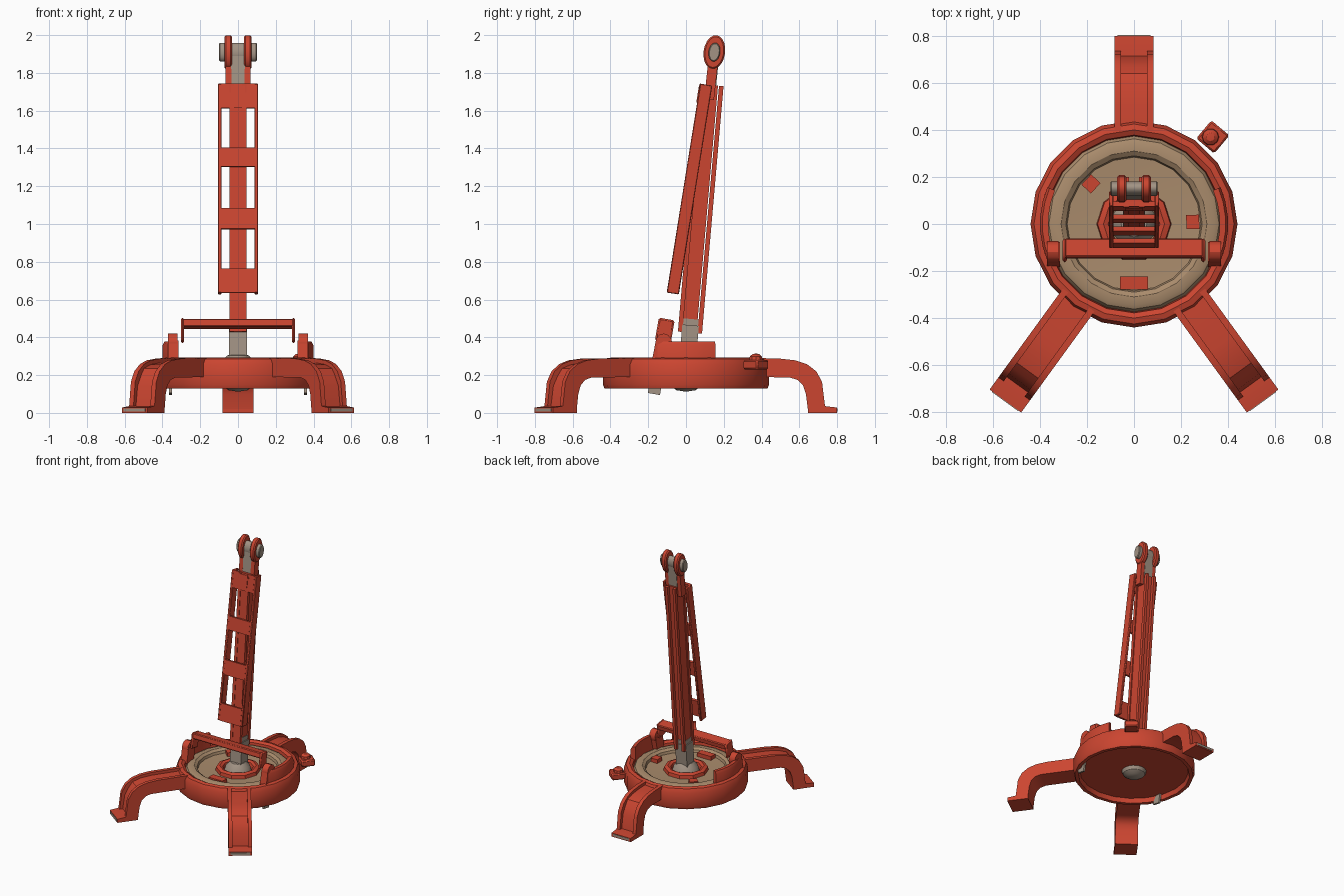
import bpy, bmesh, math
from mathutils import Matrix, Vector

if "Cube" in bpy.data.objects:
    bpy.data.objects.remove(bpy.data.objects["Cube"])


def material(name, rgb):
    m = bpy.data.materials.new(name)
    m.use_nodes = True
    m.diffuse_color = (*rgb, 1)
    m.node_tree.nodes["Principled BSDF"].inputs["Base Color"].default_value = (*rgb, 1)
    return m


RED = material("red paint", (0.6, 0.06, 0.03))
TAN = material("tan dish", (0.4, 0.26, 0.15))
GREY = material("warm grey metal", (0.36, 0.29, 0.23))


def finish(name, bm, mat, bevel=0.0):
    bmesh.ops.recalc_face_normals(bm, faces=bm.faces)
    me = bpy.data.meshes.new(name)
    bm.to_mesh(me)
    bm.free()
    me.materials.append(mat)
    ob = bpy.data.objects.new(name, me)
    bpy.context.collection.objects.link(ob)
    if bevel:
        mod = ob.modifiers.new("bevel", "BEVEL")
        mod.width = bevel
        mod.segments = 1
    bpy.ops.object.select_all(action="DESELECT")
    ob.select_set(True)
    bpy.context.view_layer.objects.active = ob
    bpy.ops.object.shade_smooth_by_angle(angle=math.radians(32))
    return ob


def box(name, centre, size, mat, rot=0, axis="X", bevel=0.0):
    bm = bmesh.new()
    m = Matrix.Translation(centre) @ Matrix.Rotation(rot, 4, axis) @ Matrix.Diagonal((*size, 1))
    bmesh.ops.create_cube(bm, size=1, matrix=m)
    return finish(name, bm, mat, bevel)


def beam(name, a, b, x0, x1, depth, mat, shift=0, bevel=0.0):
    """Box along the (y, z) line a-b; shift moves it square to that line."""
    a, b = Vector(a), Vector(b)
    d = (b - a).normalized()
    c = (a + b) / 2 + Vector((d.y, -d.x)) * shift
    return box(name, ((x0 + x1) / 2, c.x, c.y), (abs(x1 - x0), depth, (b - a).length),
               mat, -math.atan2(d.x, d.y), bevel=bevel)


def disc_x(name, x0, x1, centre, ry, rz, mat, tilt=0, sides=20, bevel=0.0):
    """Elliptical cylinder lying along x."""
    bm = bmesh.new()
    m = (Matrix.Translation(((x0 + x1) / 2, *centre)) @ Matrix.Rotation(tilt, 4, "X")
         @ Matrix.Diagonal((1, ry, rz, 1)) @ Matrix.Rotation(math.pi / 2, 4, "Y"))
    bmesh.ops.create_cone(bm, cap_ends=True, segments=sides, radius1=1, radius2=1,
                          depth=abs(x1 - x0), matrix=m)
    return finish(name, bm, mat, bevel)


def lathe(name, profile, mat, sides=24, start=0.0, sweep=360.0, closed=False, at=(0, 0, 0)):
    bm = bmesh.new()
    rot = Matrix.Translation(at) @ Matrix.Rotation(math.radians(start), 4, "Z")
    vs = [bm.verts.new(rot @ Vector((r, 0, z))) for r, z in profile]
    pairs = list(zip(vs, vs[1:])) + ([(vs[-1], vs[0])] if closed else [])
    es = [bm.edges.new(p) for p in pairs]
    bmesh.ops.spin(bm, geom=vs + es, cent=at, axis=(0, 0, 1),
                   angle=math.radians(sweep), steps=sides)
    bmesh.ops.remove_doubles(bm, verts=bm.verts, dist=0.0005)
    if sweep < 360:
        bmesh.ops.holes_fill(bm, edges=bm.edges, sides=0)
    return finish(name, bm, mat)


def slab(name, outline, x0, x1, mat, place):
    """Side outline in (y, z) extruded from x0 to x1."""
    bm = bmesh.new()
    f = bm.faces.new([bm.verts.new((x0, y, z)) for y, z in outline])
    out = bmesh.ops.extrude_face_region(bm, geom=[f])["geom"]
    bmesh.ops.translate(bm, vec=(x1 - x0, 0, 0),
                        verts=[v for v in out if isinstance(v, bmesh.types.BMVert)])
    bm.transform(place)
    return finish(name, bm, mat)


# Base ring with its underside plate
lathe("base_ring", [(0, .165), (.395, .165), (.405, .13), (.432, .13), (.44, .15), (.44, .255),
                    (.425, .285), (.40, .292), (.378, .28), (.37, .22)], RED, 20)
lathe("dish", [(.378, .24), (.362, .268), (.345, .276), (.31, .276), (.29, .262), (.284, .243),
               (.15, .236), (0, .236)], TAN, 20)
lathe("hub_collar", [(.16, .23), (.155, .262), (.13, .272), (.11, .262), (.10, .23)], RED, 10)
lathe("pivot_cone", [(.10, .23), (.085, .275), (.055, .305), (0, .31)], GREY, 12)
lathe("under_ball", [(.09, .165), (.08, .14), (.05, .12), (0, .112)], GREY, 16)

# Small tabs on the dish
for i, deg in enumerate((2, 137, 270)):
    a = math.radians(deg)
    box(f"dish_tab_{i}", (.25 * math.cos(a), .25 * math.sin(a), .25), (.055, .06 + .06 * (i == 2), .04),
        RED, a, "Z")

# Legs: web slab between two raised side flanges, on a foot plate
outer = [(.40, .29), (.50, .287), (.58, .278), (.64, .258), (.69, .22), (.72, .165), (.738, .02)]
inner = [(.645, .02), (.635, .10), (.62, .145), (.59, .175), (.55, .187), (.40, .19)]
web = [(y - .022 * (z < .25), z - .022 * (z > .1)) for y, z in outer]
for name, deg, shift in (("back", 0, 0), ("left", -144, .13), ("right", 144, .13)):
    place = Matrix.Rotation(math.radians(deg), 4, "Z")
    ext = lambda pts: [(y + shift * (y > .45), z) for y, z in pts]
    slab(name + "_leg_web", ext(web + inner), -.07, .07, RED, place)
    for s in (-1, 1):
        slab(f"{name}_leg_flange_{s}", ext(outer + inner), s * .055, s * .083, RED, place)
    foot = [(.645, 0), (.80, 0), (.80, .028), (.735, .036), (.645, .036)]
    slab(name + "_foot", ext(foot), -.083, .083, RED, place)
    strip = [(.799, .008), (.803, .008), (.803, .024), (.799, .024)]
    slab(name + "_foot_strip", ext(strip), -.07, .07, GREY, place)

# Corner lug on the ring
box("ring_lug", (.335, .37, .255), (.10, .10, .05), RED, math.radians(50), "Z", .008)
lathe("lug_knob", [(.038, .27), (.034, .298), (.018, .312), (0, .314)], RED, 10, at=(.325, .37, 0))

# Side guards, brackets and pins, mirrored
for side, s, start in (("left", 1, -23), ("right", -1, 157)):
    lathe(side + "_guard", [(.365, .26), (.40, .26), (.40, .36), (.39, .378), (.365, .378)],
          RED, 5, start, 46, True)
    beam(side + "_bracket", (-.14, .26), (-.118, .375), s * .315, s * .37, .085, RED)
    disc_x(side + "_bracket_top", s * .32, s * .37, (-.118, .37), .045, .05, RED, sides=12)
    beam(side + "_bracket_pin", (-.17, .10), (-.14, .27), s * .35, s * .365, .065, GREY)
    beam(side + "_bar_end", (-.123, .375), (-.102, .497), s * .285, s * .303, .085, RED, bevel=.01)
beam("cross_bar", (-.108, .45), (-.10, .492), -.295, .295, .08, RED, bevel=.006)

# Post and mast: recessed core between four corner rails
base, top = (.021, .425), (.135, 1.735)


def along(a, b, t):
    return tuple(p + (q - p) * t for p, q in zip(a, b))


beam("post", along(base, top, -.13), along(base, top, .03), -.047, .047, .088, GREY)
beam("mast_core", base, top, -.036, .036, .095, RED, -.013)
for sx in (-1, 1):
    for sy in (-1, 1):
        beam(f"mast_rail_{sx}_{sy}", base, top, sx * .022, sx * .044, .024, RED, sy * .052)
beam("mast_side_patch", along(base, top, .02), along(base, top, .055), -.0385, .0385, .08, GREY)

# Ladder strut folded against the front of the mast
low, high = (-.07, .632), (.107, 1.738)
for s in (-1, 1):
    beam(f"strut_side_{s}", low, high, s * .087, s * .107, .065, RED, bevel=.004)
for i, (z0, z1) in enumerate(((.632, .76), (.97, 1.08), (1.30, 1.40), (1.61, 1.738))):
    t0, t1 = ((z - low[1]) / (high[1] - low[1]) for z in (z0, z1))
    beam(f"strut_rung_{i}", along(low, high, t0), along(low, high, t1), -.09, .09, .02, RED, -.0225)
beam("strut_latch", along(low, high, .91), along(low, high, .99), -.036, .036, .008, RED, -.033)

# Clevis at the top with its pin
eye = (.15, 1.91)
tilt = math.radians(-8)
beam("head_tongue", (.125, 1.66), eye, -.036, .036, .055, GREY)
for s in (-1, 1):
    beam(f"clevis_neck_{s}", (.122, 1.66), (.145, 1.87), s * .034, s * .066, .052, RED)
    disc_x(f"clevis_plate_{s}", s * .032, s * .072, eye, .057, .09, RED, tilt, bevel=.008)
disc_x("clevis_pin", -.10, .10, eye, .031, .05, GREY, tilt, bevel=.005)
